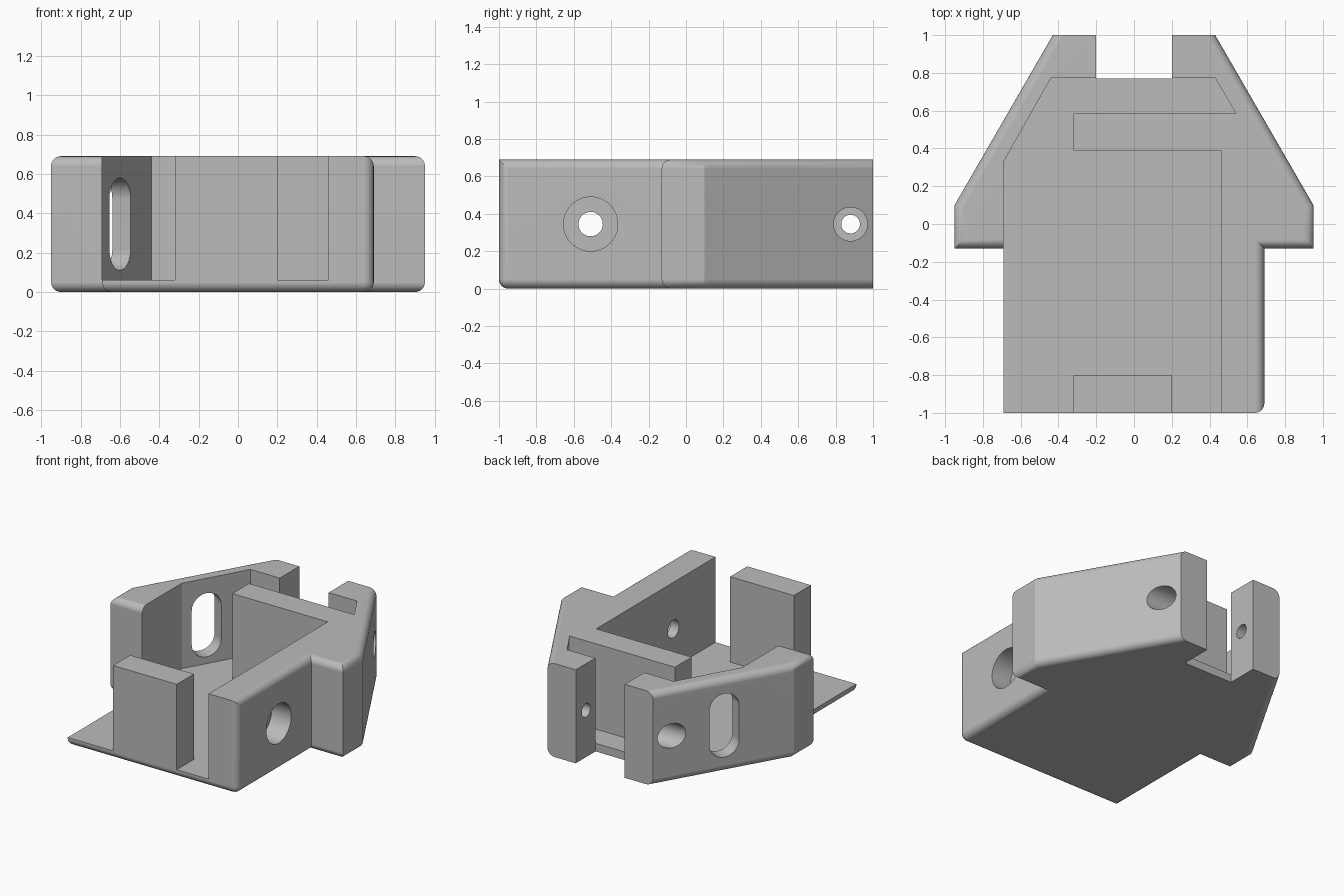
import bpy, bmesh, math
from mathutils import Matrix, Vector

if "Cube" in bpy.data.objects:
    bpy.data.objects.remove(bpy.data.objects["Cube"])

H, FLOOR, R = 0.69, 0.06, 0.05
MID = H / 2

grey = bpy.data.materials.new("plain_grey")
grey.use_nodes = True
colour = (0.5, 0.5, 0.5, 1)
grey.diffuse_color = colour
grey.node_tree.nodes["Principled BSDF"].inputs["Base Color"].default_value = colour


def prism(points, z0, z1):
    """Extrude a flat outline between two heights."""
    bm = bmesh.new()
    face = bm.faces.new([bm.verts.new((x, y, z0)) for x, y in points])
    top = bmesh.ops.extrude_face_region(bm, geom=[face])["geom"]
    bmesh.ops.translate(bm, vec=(0, 0, z1 - z0),
                        verts=[v for v in top if isinstance(v, bmesh.types.BMVert)])
    bmesh.ops.recalc_face_normals(bm, faces=bm.faces)
    return bm


def make_object(name, bm):
    mesh = bpy.data.meshes.new(name)
    bm.to_mesh(mesh)
    bm.free()
    mesh.materials.append(grey)
    obj = bpy.data.objects.new(name, mesh)
    bpy.context.collection.objects.link(obj)
    return obj


cutters = []


def cutter(name, points, z0, z1, matrix=None):
    bm = prism(points, z0, z1)
    if matrix:
        bm.transform(matrix)
    obj = make_object(name, bm)
    obj.hide_render = True
    cutters.append(obj)


def circle(r, n=48):
    return [(r * math.cos(2 * math.pi * i / n), r * math.sin(2 * math.pi * i / n))
            for i in range(n)]


def side_hole(name, r, x0, x1, y):
    turn = Matrix.Rotation(math.pi / 2, 4, "Y")
    cutter(name, circle(r), x0, x1, Matrix.Translation((0, y, MID)) @ turn)


# Housing body: mirrored outline with rounded outer edges
half = [(0.69, -1), (0.69, -0.13), (0.95, -0.13), (0.95, 0.1), (0.43, 1)]
bm = prism(half + [(-x, y) for x, y in reversed(half)], 0, H)


def is_rounded(edge):
    a, b = (v.co for v in edge.verts)
    if abs(a.z - b.z) > 0.1:
        return a.x > 0.6 and a.y < -0.9
    at_back = min(a.y, b.y) > 0.9
    at_front_top = max(a.y, b.y) < -0.9 and a.z > 0.1
    return not (at_back or at_front_top)


bmesh.ops.bevel(bm, geom=[e for e in bm.edges if is_rounded(e)], offset=R,
                segments=6, profile=0.5, affect="EDGES")
body = make_object("housing", bm)

# Open cavity, leaving the cross wall and the front block standing
cutter("cavity_cutter", [
    (-0.8, -1.2), (-0.32, -1.2), (-0.32, -0.8), (0.2, -0.8), (0.2, -1.2),
    (0.46, -1.2), (0.46, 0.39), (-0.32, 0.39), (-0.32, 0.585), (0.54, 0.585),
    (0.43, 0.772), (-0.44, 0.772), (-0.69, 0.33), (-0.692, -0.131), (-0.8, -0.3)],
    FLOOR, 1)

# Notch through the back
cutter("notch_cutter", [(-0.2, 0.77), (0.2, 0.77), (0.2, 1.2), (-0.2, 1.2)], -0.2, 1)

# Counterbored hole in the side wall
side_hole("side_bore_cutter", 0.145, 0.53, 0.9, -0.51)
side_hole("side_hole_cutter", 0.065, 0.4, 0.6, -0.51)

# Counterbored cross holes in both back posts
side_hole("post_hole_cutter", 0.05, -0.4, 0.4, 0.88)
for s in (-1, 1):
    side_hole("post_bore_cutter", 0.09, min(0.3 * s, s), max(0.3 * s, s), 0.88)

# Upright slot through the slanted wall
w, reach = 0.11, 0.235 - 0.11
slot = []
for i in range(26):
    k = i if i < 13 else i - 1
    a = math.pi * k / 12
    slot.append((w * math.cos(a), w * math.sin(a) + (reach if i < 13 else -reach)))
slot.pop()
slot.append((w, -reach))
along = Vector((0.5, math.sqrt(0.75), 0))
up = Vector((0, 0, 1))
frame = Matrix((along, up, along.cross(up))).transposed().to_4x4()
cutter("slot_cutter", slot, -0.25, 0.25,
       Matrix.Translation((-0.6, 0.49, MID)) @ frame)

# Cut everything, then clear the cutters
bpy.context.view_layer.objects.active = body
body.select_set(True)
for c in cutters:
    mod = body.modifiers.new(c.name, "BOOLEAN")
    mod.operation, mod.solver, mod.object = "DIFFERENCE", "EXACT", c
    bpy.ops.object.modifier_apply(modifier=mod.name)
for c in cutters:
    bpy.data.objects.remove(c)

bpy.ops.object.shade_smooth_by_angle(angle=math.radians(25))
weighted = body.modifiers.new("even_shading", "WEIGHTED_NORMAL")
weighted.keep_sharp = True
